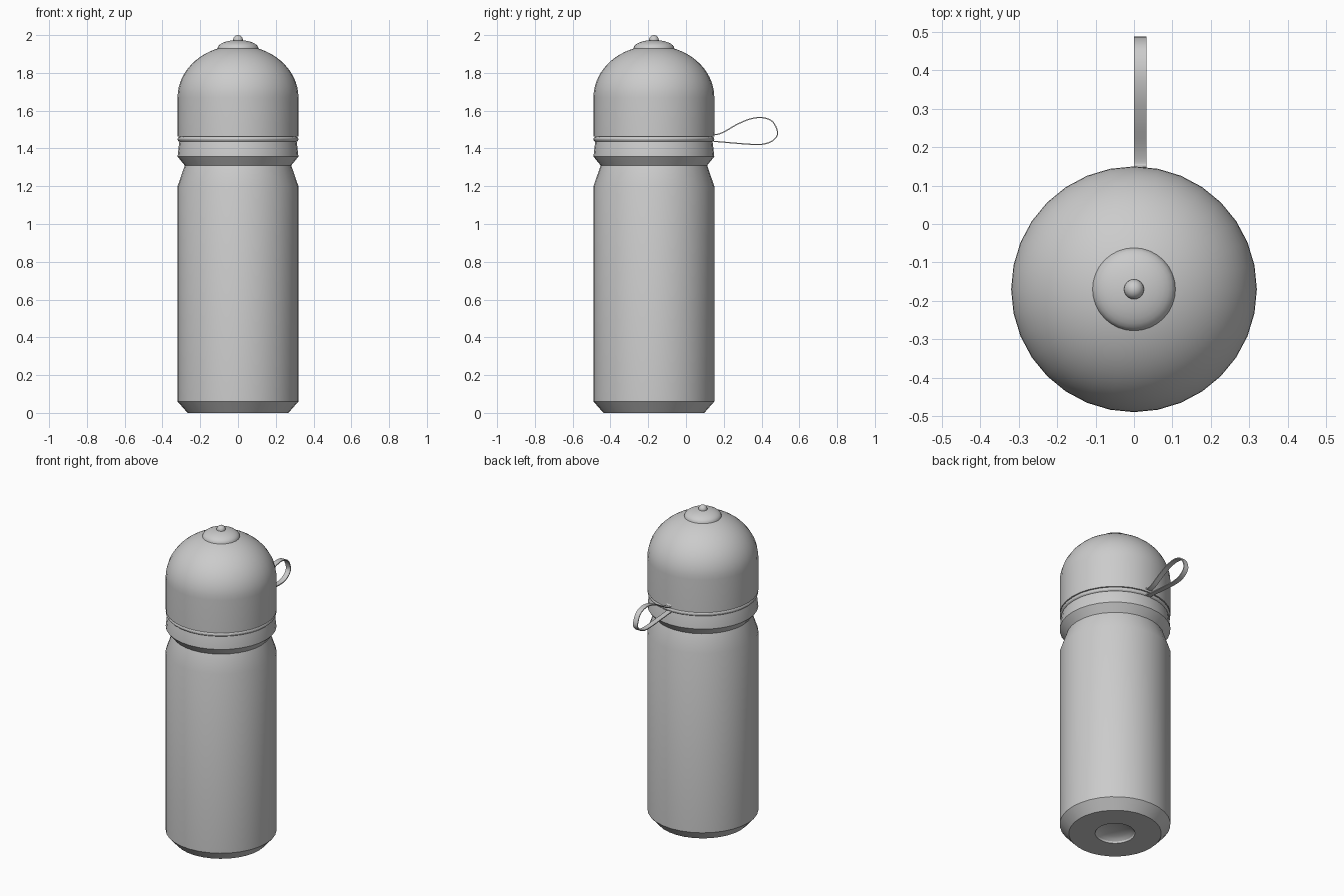
import bpy, bmesh, math
from mathutils import Vector

if "Cube" in bpy.data.objects:
    bpy.data.objects.remove(bpy.data.objects["Cube"])

AXIS_Y = -0.17
SIDES = 32


def finish(name, bm, angle=28):
    bmesh.ops.recalc_face_normals(bm, faces=bm.faces)
    mesh = bpy.data.meshes.new(name)
    bm.to_mesh(mesh)
    bm.free()
    ob = bpy.data.objects.new(name, mesh)
    bpy.context.collection.objects.link(ob)
    bpy.ops.object.select_all(action='DESELECT')
    ob.select_set(True)
    bpy.context.view_layer.objects.active = ob
    bpy.ops.object.shade_smooth_by_angle(angle=math.radians(angle))
    return ob


def lathe(name, profile, sides=SIDES):
    """Turn a list of (radius, height) points around the bottle axis."""
    bm = bmesh.new()
    vs = [bm.verts.new((r, AXIS_Y, z)) for r, z in profile]
    edges = [bm.edges.new(p) for p in zip(vs, vs[1:])]
    bmesh.ops.spin(bm, geom=vs + edges, cent=(0, AXIS_Y, 0), axis=(0, 0, 1),
                   angle=math.tau, steps=sides, use_merge=True)
    bmesh.ops.remove_doubles(bm, verts=bm.verts, dist=1e-5)
    return finish(name, bm)


def dome(r, z, h, a0=0, a1=90, n=12):
    """Points of an elliptical arc, from angle a0 to a1."""
    pts = []
    for i in range(n + 1):
        a = math.radians(a0 + (a1 - a0) * i / n)
        pts.append((max(0.0, r * math.cos(a)) if a < math.pi / 2 - 1e-6 else 0.0,
                    z + h * math.sin(a)))
    return pts


# Bottle body with dimpled base, shoulder, grip groove and collar
dimple = dome(0.115, 0, 0.04, n=6)[::-1]
lathe("bottle_body", dimple + [
    (0.267, 0), (0.32, 0.06), (0.32, 1.2), (0.282, 1.31),
    (0.32, 1.357), (0.311, 1.435), (0.306, 1.45), (0, 1.45)])

# Domed cap
lathe("cap", [(0, 1.462), (0.32, 1.462), (0.32, 1.67)]
      + dome(0.32, 1.67, 0.275, n=16)[1:])

# Raised nozzle cover and its knob
lathe("nozzle_cover", dome(0.108, 1.93, 0.044, n=8))
lathe("nozzle_knob", dome(0.026, 1.974, 0.026, -90, 90, 12), 24)

# Rounded retaining ring between collar and cap
ring = [(0.306 + 0.014 * math.cos(a), 1.449 + 0.014 * math.sin(a))
        for a in (math.tau * i / 12 for i in range(13))]
lathe("strap_ring", ring)

# Carry strap: a thin ribbon following a smooth closed loop at the back
path = [(0.146, 1.484), (0.157, 1.473), (0.2, 1.487), (0.27, 1.527),
        (0.34, 1.556), (0.405, 1.563), (0.46, 1.54), (0.485, 1.48),
        (0.46, 1.442), (0.415, 1.424), (0.362, 1.421), (0.26, 1.428), (0.146, 1.438)]
pts = [Vector(p) for p in path]
ext = [2 * pts[0] - pts[1]] + pts + [2 * pts[-1] - pts[-2]]
line = []
for p0, p1, p2, p3 in zip(ext, ext[1:], ext[2:], ext[3:]):
    for k in range(5):
        t = k / 5
        line.append(0.5 * (2 * p1 + (p2 - p0) * t
                           + (2 * p0 - 5 * p1 + 4 * p2 - p3) * t * t
                           + (3 * p1 - p0 - 3 * p2 + p3) * t ** 3))
line.append(pts[-1])
bm = bmesh.new()
prev = None
for i, p in enumerate(line):
    d = (line[min(i + 1, len(line) - 1)] - line[max(i - 1, 0)]).normalized()
    n = Vector((-d.y, d.x)) * 0.003
    row = [bm.verts.new((x, q.x, q.y))
           for x, q in ((0, p + n), (0.032, p + n), (0.032, p - n), (0, p - n))]
    if prev:
        for j in range(4):
            k = (j + 1) % 4
            bm.faces.new((prev[j], prev[k], row[k], row[j]))
    else:
        bm.faces.new(row)
    prev = row
bm.faces.new(prev)
finish("carry_strap", bm, 40)
